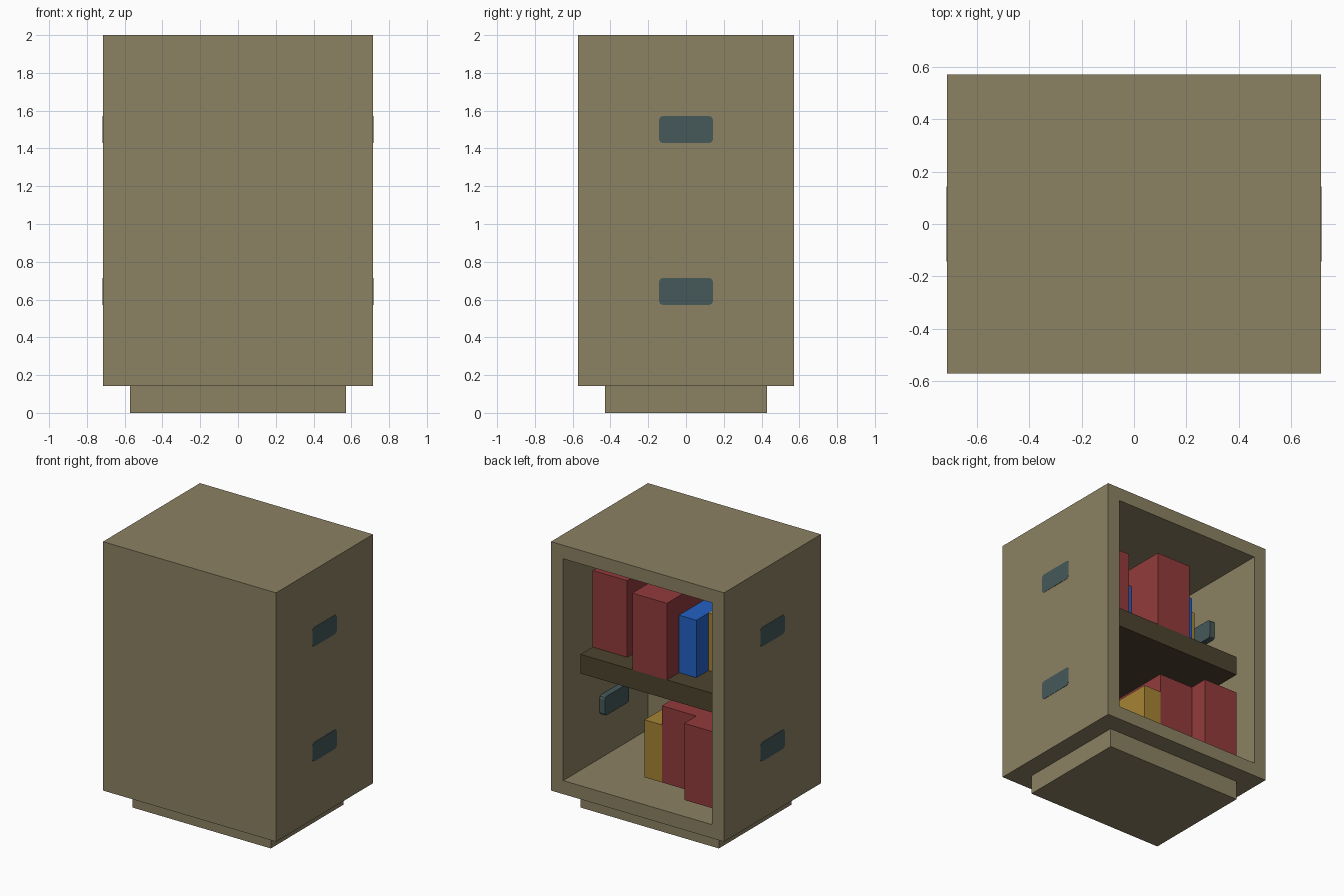
import bpy, bmesh

if "Cube" in bpy.data.objects:
    bpy.data.objects.remove(bpy.data.objects["Cube"])

U = 1 / 7  # design module: the cabinet is 14 modules tall


def material(name, r, g, b):
    lin = [((c / 255 + 0.055) / 1.055) ** 2.4 for c in (r, g, b)]
    m = bpy.data.materials.new(name)
    m.diffuse_color = (*lin, 1)
    m.use_nodes = True
    m.node_tree.nodes["Principled BSDF"].inputs["Base Color"].default_value = m.diffuse_color
    return m


TAN = material("tan_wood", 139, 129, 98)
BROWN = material("dark_brown_wood", 77, 67, 47)
TEAL = material("slate_teal", 70, 89, 90)
RED = material("book_red", 147, 59, 60)
BLUE = material("book_blue", 36, 97, 195)
YELLOW = material("book_ochre", 165, 131, 52)


def finish(name, bm, mat):
    bmesh.ops.recalc_face_normals(bm, faces=bm.faces[:])
    mesh = bpy.data.meshes.new(name)
    bm.to_mesh(mesh)
    bm.free()
    mesh.materials.append(mat)
    ob = bpy.data.objects.new(name, mesh)
    bpy.context.collection.objects.link(ob)
    return ob


def box_bm(x, y, z):
    """Box from (min, max) pairs given in modules."""
    bm = bmesh.new()
    bmesh.ops.create_cube(bm, size=1)
    for v in bm.verts:
        v.co = [(lo + hi) / 2 * U + c * (hi - lo) * U
                for c, (lo, hi) in zip(v.co, (x, y, z))]
    return bm


def box(name, mat, x, y, z):
    return finish(name, box_bm(x, y, z), mat)


# Cabinet shell: solid box hollowed from its open +y side
bm = box_bm((-5, 5), (-4, 4), (1, 14))
bm.normal_update()
opening = max(bm.faces, key=lambda f: f.calc_center_median().y)
bmesh.ops.inset_individual(bm, faces=[opening], thickness=U)
pushed = bmesh.ops.extrude_discrete_faces(bm, faces=[opening])["faces"]
for v in pushed[0].verts:
    v.co.y = -3 * U
finish("cabinet_shell", bm, TAN)

# Plinth and middle shelf
box("plinth", TAN, (-4, 4), (-3, 3), (0, 1))
box("shelf", BROWN, (-4, 4), (-3, 3), (7, 8))

# Hand grips: rounded panels set through both side walls
for side, sx in (("left", -1), ("right", 1)):
    for level, z in (("lower", 4), ("upper", 10)):
        x = sorted((sx * 3.985, sx * 5.015))
        bm = box_bm(x, (-1, 1), (z, z + 1))
        edges = [e for e in bm.edges
                 if abs(e.verts[0].co.x - e.verts[1].co.x) > 0.01]
        bmesh.ops.bevel(bm, geom=edges, offset=0.02, segments=2,
                        profile=0.5, affect='EDGES')
        finish(f"{side}_{level}_grip", bm, TEAL)

# Books: material, left x, width, front y, base z, height (modules)
books = [
    (RED, 2, 2, 2, 8, 4),
    (BLUE, 1, 1, 1, 8, 3),
    (RED, -1, 2, 3, 8, 4),
    (BLUE, -2, 1, 2, 8, 3),
    (YELLOW, -3, 1, 1, 8, 3),
    (YELLOW, 0, 1, 2, 2, 3),
    (RED, -2, 2, 2, 2, 4),
    (RED, -4, 2, 3, 2, 4),
]
for i, (mat, x, w, front, z, h) in enumerate(books, 1):
    box(f"book_{i}", mat, (x, x + w), (-3, front), (z, z + h))
